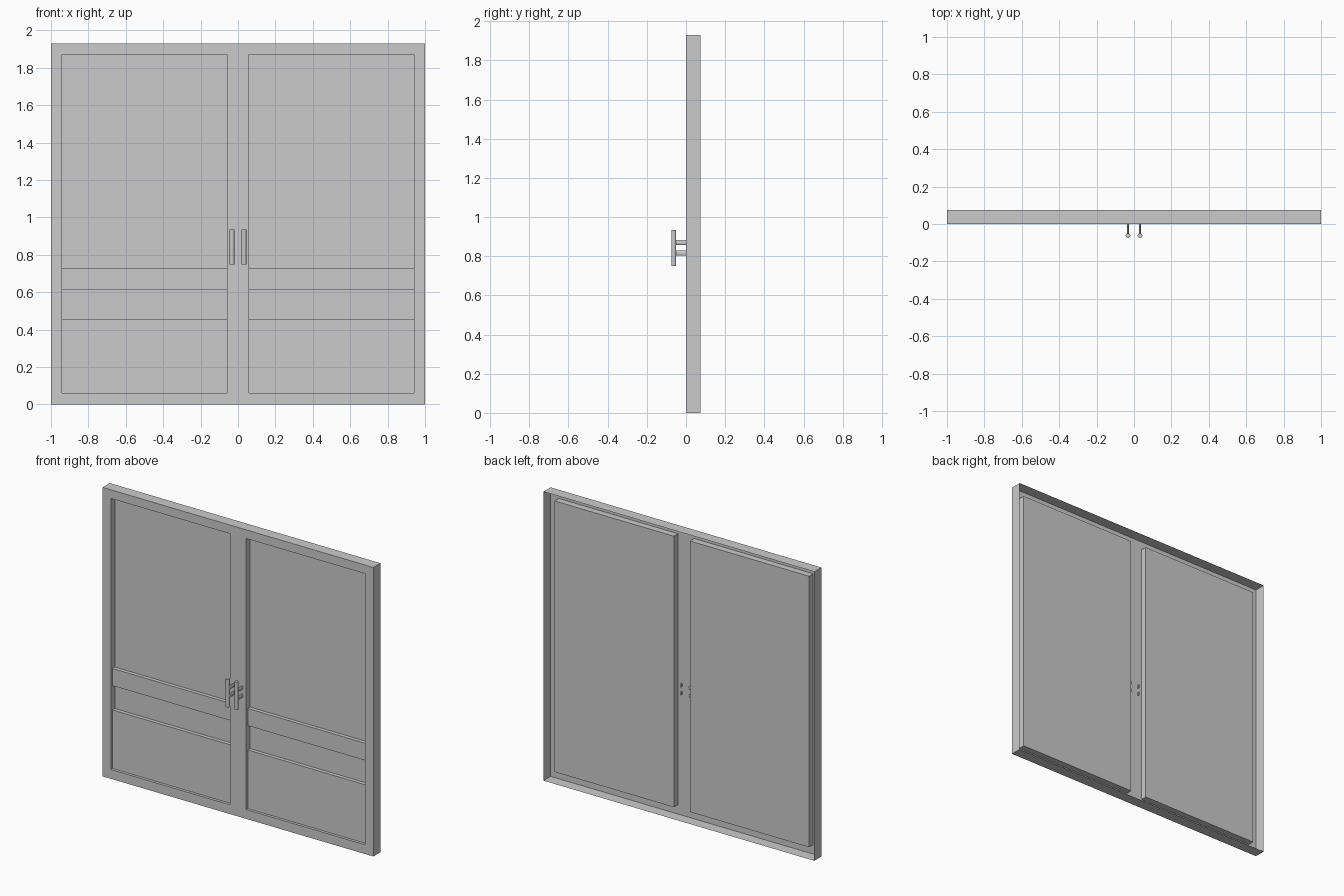
import bpy, bmesh
from math import pi
from mathutils import Matrix

if "Cube" in bpy.data.objects:
    bpy.data.objects.remove(bpy.data.objects["Cube"])

DEPTH, RECESS, RAISE, INSET = 0.075, 0.043, 0.025, 0.025


def finish(name, bm):
    mesh = bpy.data.meshes.new(name)
    bm.to_mesh(mesh)
    bm.free()
    obj = bpy.data.objects.new(name, mesh)
    bpy.context.collection.objects.link(obj)
    return obj


def activate(obj):
    bpy.ops.object.select_all(action='DESELECT')
    obj.select_set(True)
    bpy.context.view_layer.objects.active = obj


# Door shell: open-backed sheet with two deep leaf recesses
xs = [-1, -0.94, -0.06, 0.06, 0.94, 1]
zs = [0, 0.062, 1.872, 1.93]
bm = bmesh.new()
grid = [[bm.verts.new((x, 0, z)) for x in xs] for z in zs]
leaves = []
for j in range(len(zs) - 1):
    for i in range(len(xs) - 1):
        f = bm.faces.new((grid[j][i], grid[j][i + 1], grid[j + 1][i + 1], grid[j + 1][i]))
        if j == 1 and i in (1, 3):
            leaves.append(f)
sunk = bmesh.ops.extrude_discrete_faces(bm, faces=leaves)['faces']
bmesh.ops.translate(bm, verts=[v for f in sunk for v in f.verts], vec=(0, RECESS, 0))
rim = [e for e in bm.edges if e.is_boundary]
new = bmesh.ops.extrude_edge_only(bm, edges=rim)['geom']
bmesh.ops.translate(bm, verts=[g for g in new if isinstance(g, bmesh.types.BMVert)],
                    vec=(0, DEPTH, 0))
bmesh.ops.dissolve_limit(bm, angle_limit=0.01, verts=[], edges=[
    e for e in bm.edges if len(e.link_faces) == 2
    and all(abs(v.co.y) > 0.05 or abs(v.co.x) == 1 for v in e.verts)])
finish("door_shell", bm)


# Raised panel with chamfered border
def raised_panel(name, x0, x1, z0, z1):
    bm = bmesh.new()
    f = bm.faces.new([bm.verts.new((x, RECESS, z))
                      for x, z in ((x0, z0), (x1, z0), (x1, z1), (x0, z1))])
    bmesh.ops.inset_region(bm, faces=[f], thickness=INSET, depth=0,
                           use_boundary=True, use_even_offset=True)
    bmesh.ops.translate(bm, verts=f.verts[:], vec=(0, -RAISE, 0))
    return finish(name, bm)


# Round or oval bar
def bar(name, radius, length, matrix):
    bm = bmesh.new()
    bmesh.ops.create_cone(bm, cap_ends=True, segments=24, radius1=radius,
                          radius2=radius, depth=length, matrix=matrix)
    obj = finish(name, bm)
    activate(obj)
    bpy.ops.object.shade_smooth_by_angle()
    return obj


for side, s in (("left", -1), ("right", 1)):
    # Lower decorative panels
    x0, x1 = sorted((s * 0.06, s * 0.94))
    raised_panel(f"{side}_middle_panel", x0, x1, 0.615, 0.73)
    raised_panel(f"{side}_bottom_panel", x0, x1, 0.062, 0.453)

    # Pull handle with two oval posts that pass through the door sheet
    hx = s * 0.032
    bar(f"{side}_handle_grip", 0.0125, 0.186,
        Matrix.Translation((hx, -DEPTH + 0.0125, 0.842)))
    for label, z in (("lower", 0.816), ("upper", 0.87)):
        bar(f"{side}_{label}_handle_post", 0.0125, 0.075,
            Matrix.Translation((hx, -0.0275, z))
            @ Matrix.Diagonal((0.4, 1, 1, 1)) @ Matrix.Rotation(pi / 2, 4, 'X'))
